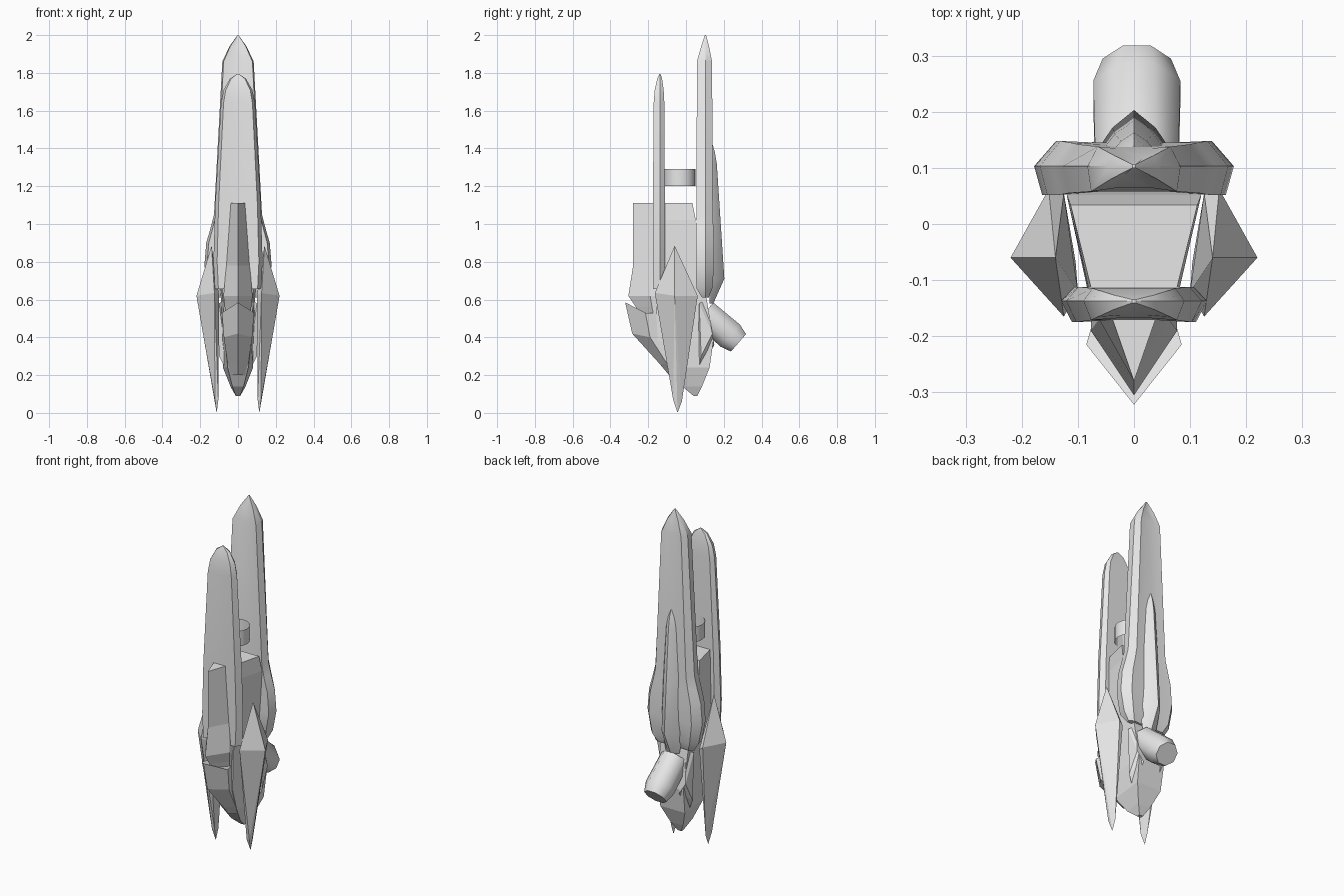
import bpy, bmesh, math
from mathutils import Vector

cube = bpy.data.objects.get("Cube")
if cube:
    bpy.data.objects.remove(cube, do_unlink=True)

GREY = (0.8, 0.8, 0.8, 1.0)
mat = bpy.data.materials.new("light_grey")
mat.use_nodes = True
mat.diffuse_color = GREY
for node in mat.node_tree.nodes:
    if node.type == 'BSDF_PRINCIPLED':
        node.inputs["Base Color"].default_value = GREY


def finish(name, bm, smooth=None):
    """Turn a bmesh into an object with the hull colour."""
    bmesh.ops.recalc_face_normals(bm, faces=bm.faces[:])
    mesh = bpy.data.meshes.new(name)
    bm.to_mesh(mesh)
    bm.free()
    mesh.materials.append(mat)
    obj = bpy.data.objects.new(name, mesh)
    bpy.context.collection.objects.link(obj)
    if smooth:
        bpy.ops.object.select_all(action='DESELECT')
        obj.select_set(True)
        bpy.context.view_layer.objects.active = obj
        bpy.ops.object.shade_smooth_by_angle(angle=math.radians(smooth))
    return obj


def skin(name, rings, smooth=None, caps=True):
    """Join closed rings of 3D points, capping both ends."""
    bm = bmesh.new()
    rows = [[bm.verts.new(p) for p in ring] for ring in rings]
    n = len(rows[0])
    for a, b in zip(rows, rows[1:]):
        for i in range(n):
            j = (i + 1) % n
            bm.faces.new((a[i], a[j], b[j], b[i]))
    if caps:
        bm.faces.new(rows[0])
        bm.faces.new(rows[-1])
    return finish(name, bm, smooth)


def section(z, half):
    """Mirror half of a plan outline across x = 0 at height z."""
    pts = half + [(-x, y) for x, y in reversed(half) if x > 0]
    return [(x, y, z) for x, y in pts]


def hull_pair(name, pts):
    """Convex solid on the left side and its mirror on the right."""
    for side, s in (("left", 1), ("right", -1)):
        bm = bmesh.new()
        for x, y, z in pts:
            bm.verts.new((s * x, y, z))
        res = bmesh.ops.convex_hull(bm, input=bm.verts[:])
        loose = [v for v in bm.verts if not v.link_faces]
        bmesh.ops.delete(bm, geom=loose, context='VERTS')
        bmesh.ops.dissolve_limit(bm, angle_limit=0.03, verts=bm.verts[:], edges=bm.edges[:])
        finish(side + "_" + name, bm)


# Long rear blade: height, half width, front y, back y
rear = [(0.61, 0.125, 0.085, 0.12), (0.66, 0.155, 0.055, 0.14),
        (0.78, 0.178, 0.052, 0.148), (0.9, 0.168, 0.052, 0.148),
        (0.98, 0.145, 0.052, 0.145), (1.05, 0.127, 0.055, 0.142),
        (1.86, 0.083, 0.058, 0.138), (1.94, 0.045, 0.08, 0.122),
        (2.0, 0.003, 0.1, 0.106)]
skin("rear_blade", [section(z, [(w * 0.4, b - 0.003), (w * 0.78, b), (w, 0.103),
                                (w * 0.92, f), (w * 0.4, f + 0.006)])
                    for z, w, f, b in rear], 30)

# Shorter front blade
front = [(0.655, 0.122, 1), (0.8, 0.13, 1), (1.1, 0.121, 1), (1.64, 0.09, 0.9),
         (1.71, 0.076, 0.75), (1.77, 0.042, 0.4), (1.795, 0.004, 0.1)]
skin("front_blade", [section(z, [(w * 0.82, -0.137 + 0.025 * d), (w, -0.137),
                                 (w * 0.85, -0.137 - 0.038 * d),
                                 (w * 0.3, -0.137 - 0.034 * d)])
                     for z, w, d in front], 30)

# Ridge fairing on the back of the rear blade
ridge = [(0.58, 0.045, 0.145), (0.71, 0.07, 0.203), (1.0, 0.062, 0.184),
         (1.32, 0.042, 0.163), (1.38, 0.028, 0.153), (1.42, 0.006, 0.141)]
skin("back_fairing", [section(z, [(0, b), (w * 0.55, 0.125 + (b - 0.125) * 0.6), (w, 0.125)])
                      for z, w, b in ridge], 40)

# Central body: height, back half width, back y, front half width, front y
body = [(0.09, 0.012, 0.06, 0.012, 0.04), (0.14, 0.04, 0.085, 0.03, -0.02),
        (0.24, 0.08, 0.125, 0.055, -0.09), (0.38, 0.085, 0.145, 0.07, -0.15),
        (0.6, 0.09, 0.11, 0.08, -0.16), (0.7, 0.1, 0.07, 0.08, -0.13),
        (1.02, 0.12, 0.052, 0.08, -0.12), (1.11, 0.113, 0.034, 0.075, -0.12)]
skin("central_body", [section(z, [(bw, b), (fw, f)]) for z, bw, b, fw, f in body])

# Wedge keel and chin at the front: height, front y, half width, side y
keel = [(0.3, -0.15, 0.05, -0.1), (0.56, -0.265, 0.07, -0.18), (0.62, -0.305, 0.077, -0.19),
        (0.78, -0.28, 0.062, -0.17), (1.11, -0.28, 0.04, -0.165)]
skin("front_keel", [section(z, [(0, f), (w, y), (w, -0.125)]) for z, f, w, y in keel])

chin = [(0.2, -0.09, 0.04, -0.06, 0.2), (0.26, -0.14, 0.055, -0.1, 0.26),
        (0.42, -0.285, 0.075, -0.19, 0.4), (0.585, -0.322, 0.085, -0.215, 0.53)]
skin("front_chin", [[(0, f, z), (w, y, sz), (w * 0.8, y + 0.06, sz),
                     (-w * 0.8, y + 0.06, sz), (-w, y, sz)] for z, f, w, y, sz in chin])

# Faceted side fins
hull_pair("side_fin", [(0.14, -0.06, 0.885), (0.22, -0.06, 0.62), (0.152, 0.062, 0.62),
                       (0.125, -0.165, 0.635), (0.125, 0.055, 0.6), (0.1, -0.12, 0.62),
                       (0.113, -0.045, 0.0), (0.104, -0.068, 0.07), (0.122, -0.068, 0.07),
                       (0.112, -0.022, 0.06), (0.128, -0.045, 0.09)])

# Slim strakes beside the thruster
hull_pair("rear_strake", [(0.07, 0.11, 0.6), (0.1, 0.07, 0.58), (0.095, 0.14, 0.42),
                          (0.06, 0.15, 0.36), (0.1, 0.08, 0.3), (0.05, 0.06, 0.2)])

# Thruster barrel, pointing back and down
end = Vector((0.005, 0.278, 0.371))
axis = Vector((0, 0.75, -0.65)).normalized()
up = Vector((0, 0.65, 0.75)).normalized()
side = Vector((1, 0, 0))
SIDES = 8
rings = []
for along, r in ((-0.24, 0.08), (-0.058, 0.084), (0, 0.066)):
    angles = [2 * math.pi * (i + 0.5) / SIDES for i in range(SIDES)]
    rings.append([end + axis * along + (side * math.cos(a) + up * math.sin(a)) * r
                  for a in angles])
skin("thruster", rings, 50)

# Thin open ring between the blades
SEG = 16
skin("ring_band", [[(0.083 * math.cos(2 * math.pi * i / SEG),
                     -0.033 + 0.083 * math.sin(2 * math.pi * i / SEG), z)
                    for i in range(SEG)] for z in (1.2, 1.29)], 30, caps=False)
